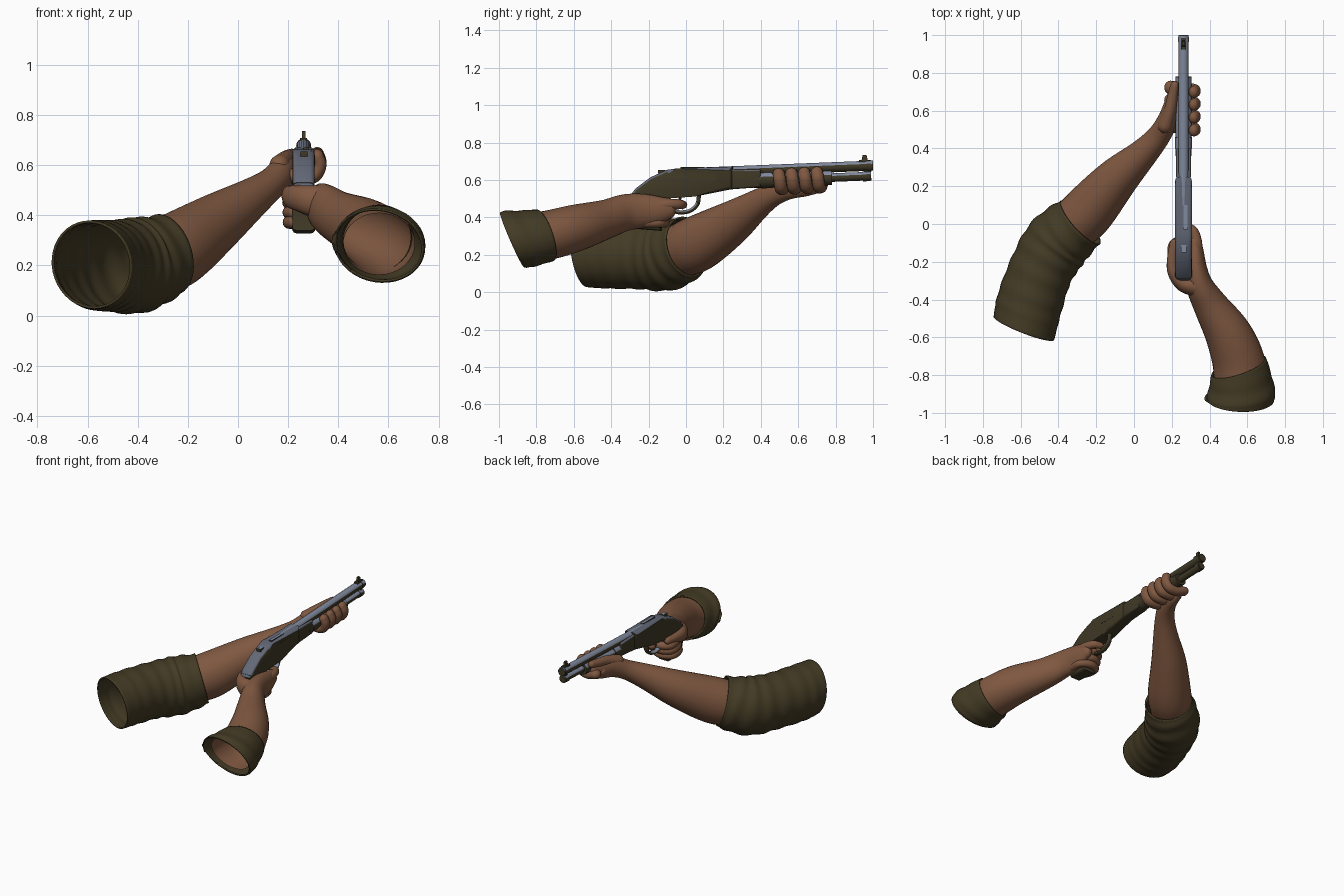
import bpy, bmesh, math
from mathutils import Vector

if "Cube" in bpy.data.objects:
    bpy.data.objects.remove(bpy.data.objects["Cube"])


def material(name, rgb):
    m = bpy.data.materials.new(name)
    m.diffuse_color = (*rgb, 1)
    m.use_nodes = True
    m.node_tree.nodes["Principled BSDF"].inputs["Base Color"].default_value = m.diffuse_color
    return m


SKIN = material("skin brown", (0.212, 0.097, 0.052))
CLOTH = material("olive cloth", (0.056, 0.043, 0.018))
STEEL = material("blue grey steel", (0.215, 0.25, 0.335))
MID = material("dark steel", (0.125, 0.14, 0.185))
DARK = material("dark olive metal", (0.050, 0.040, 0.019))
GX = 0.262  # centre plane of the gun


def finish(name, bm, mats, angle=50):
    """Make the object; two materials = steel on upward faces, dark elsewhere."""
    bmesh.ops.recalc_face_normals(bm, faces=bm.faces)
    bm.normal_update()
    if len(mats) == 2:
        for f in bm.faces:
            f.material_index = 0 if f.normal.z > 0.28 else 1
    me = bpy.data.meshes.new(name)
    bm.to_mesh(me)
    bm.free()
    for m in mats:
        me.materials.append(m)
    me.shade_smooth()
    me.set_sharp_from_angle(angle=math.radians(angle))
    ob = bpy.data.objects.new(name, me)
    bpy.context.collection.objects.link(ob)
    return ob


def catmull(pts, s):
    n = len(pts) - 1
    i = min(int(s * n), n - 1)
    u = s * n - i
    p1, p2 = pts[i], pts[i + 1]
    p0 = pts[i - 1] if i else [2 * a - b for a, b in zip(p1, p2)]
    p3 = pts[i + 2] if i + 2 <= n else [2 * b - a for a, b in zip(p1, p2)]
    return [0.5 * (2 * b + (c - a) * u + (2 * a - 5 * b + 4 * c - d) * u * u
                   + (3 * b - a - 3 * c + d) * u ** 3)
            for a, b, c, d in zip(p0, p1, p2, p3)]


def tube(name, pts, mats, ref=(0, 0, 1), n=24, steps=6, caps="", axis=None,
         fade=0, axis_end=None, ripple=None, straight=False):
    """Loft ellipses (x, y, z, half width, half height) along a smooth path.
    caps: 's'/'e' round the start/end, 'f' closes both flat."""
    ref = Vector(ref)
    if straight:
        rows = [(i / (len(pts) - 1), list(p)) for i, p in enumerate(pts)]
    else:
        total = steps * (len(pts) - 1)
        rows = [(i / total, catmull(pts, i / total)) for i in range(total + 1)]
    P = [Vector(r[:3]) for _, r in rows]
    frames = []
    for i, (s, r) in enumerate(rows):
        t = (P[min(i + 1, len(P) - 1)] - P[max(i - 1, 0)]).normalized()
        if straight:
            t = (P[-1] - P[0]).normalized()
        if axis_end:
            t = Vector(axis_end).normalized()
        if axis:
            t = t.lerp(Vector(axis).normalized(), max(0, 1 - s * fade)).normalized()
        frames.append((P[i], t, r[3], r[4], s))
    for flag, at in (("s", 0), ("e", -1)):
        if flag in caps:
            c, t, a, b, s = frames[at]
            sign = -1 if flag == "s" else 1
            extra = [(c + t * sign * min(a, b) * math.sin(h), t, a * math.cos(h),
                      b * math.cos(h), s) for h in (0.4, 0.8, 1.15, 1.45)]
            frames = extra[::-1] + frames if flag == "s" else frames + extra
    bm = bmesh.new()
    rings = []
    for c, t, a, b, s in frames:
        side = t.cross(ref).normalized()
        up = side.cross(t)
        ring = []
        for k in range(n):
            g = 2 * math.pi * k / n
            q = 1 + (ripple(s, g) if ripple else 0)
            ring.append(bm.verts.new(c + side * a * q * math.cos(g) + up * b * q * math.sin(g)))
        rings.append(ring)
    for r0, r1 in zip(rings, rings[1:]):
        for k in range(n):
            bm.faces.new((r0[k], r0[(k + 1) % n], r1[(k + 1) % n], r1[k]))
    if "s" in caps or "f" in caps:
        bm.faces.new(rings[0])
    if "e" in caps or "f" in caps:
        bm.faces.new(rings[-1][::-1])
    return finish(name, bm, mats)


def prism(name, outline, half, bevel, mats, x=GX):
    """Side outline (y, z) extruded across x, with rounded edges."""
    bm = bmesh.new()
    L = [bm.verts.new((x - half, y, z)) for y, z in outline]
    R = [bm.verts.new((x + half, y, z)) for y, z in outline]
    bm.faces.new(L)
    bm.faces.new(R[::-1])
    m = len(L)
    for i in range(m):
        bm.faces.new((L[i], R[i], R[(i + 1) % m], L[(i + 1) % m]))
    if bevel:
        rim = [e for e in bm.edges if abs(e.verts[0].co.x - e.verts[1].co.x) < 1e-5]
        bmesh.ops.bevel(bm, geom=rim, offset=bevel, segments=3, profile=0.5, affect='EDGES')
    return finish(name, bm, mats, 35)


def rect(y0, y1, z0, z1):
    return [(y0, z0), (y1, z0), (y1, z1), (y0, z1)]


def solid(ob, t):
    m = ob.modifiers.new("thickness", 'SOLIDIFY')
    m.thickness, m.offset = t, -1


GUN = [STEEL, DARK]


def rod(name, y0, y1, z0, r, n=16, rx=None):
    """Round part parallel to the slightly rising barrel."""
    tube(name, [(GX, y, z0 + 0.04 * y, rx or r, r) for y in (y0, y1)], GUN,
         n=n, caps="f", straight=True)


# --- gun ---
prism("receiver", [(-0.30, 0.515), (-0.27, 0.555), (-0.19, 0.615), (-0.10, 0.655),
                   (-0.05, 0.662), (0.25, 0.672), (0.25, 0.552), (0.05, 0.512),
                   (-0.12, 0.50), (-0.25, 0.49)], 0.044, 0.02, [MID, DARK])
prism("pistol_grip", [(-0.29, 0.53), (-0.12, 0.51), (-0.12, 0.42), (-0.13, 0.328),
                      (-0.28, 0.340), (-0.26, 0.42)], 0.046, 0.016, [DARK])
rod("barrel", 0.10, 1.0, 0.637, 0.027)
rod("muzzle_ring", 0.965, 0.99, 0.637, 0.030)
rod("magazine_tube", 0.20, 0.99, 0.582, 0.023)
rod("magazine_cap", 0.945, 0.985, 0.582, 0.027)
rod("forend", 0.36, 0.78, 0.582, 0.040, rx=0.042)
rod("forend_collar", 0.40, 0.46, 0.584, 0.045)
prism("forend_bridge", [(0.24, 0.550), (0.40, 0.562), (0.40, 0.655), (0.24, 0.658)],
      0.040, 0.014, [MID, DARK])
prism("barrel_band", rect(0.955, 0.98, 0.615, 0.68), 0.014, 0, GUN)
prism("front_sight", [(0.935, 0.69), (0.975, 0.69), (0.965, 0.735), (0.945, 0.735)],
      0.007, 0, [DARK])
prism("sight_base", rect(0.925, 0.985, 0.69, 0.708), 0.014, 0, [DARK])
prism("top_latch", rect(-0.03, 0.10, 0.655, 0.671), 0.010, 0, GUN, x=0.272)
prism("rear_latch", rect(-0.15, -0.11, 0.635, 0.655), 0.014, 0, GUN, x=0.264)
prism("ejection_port", rect(0.02, 0.16, 0.595, 0.64), 0.003, 0, [DARK], x=0.304)
guard = [(-0.11, 0.50), (-0.095, 0.45), (-0.04, 0.428), (0.02, 0.435), (0.06, 0.47), (0.07, 0.52)]
tube("trigger_guard", [(GX, y, z, 0.011, 0.018) for y, z in guard], GUN,
     ref=(1, 0, 0), n=10, caps="f")
tube("trigger", [(GX, -0.03, 0.51, 0.008, 0.01), (GX, -0.035, 0.475, 0.007, 0.01),
                 (GX, -0.015, 0.445, 0.005, 0.008)], [DARK], ref=(1, 0, 0), n=8, caps="f")

# --- left arm: wrinkled sleeve, forearm running into the palm ---
solid(tube("left_sleeve", [(-0.583, -0.552, 0.203, 0.172, 0.178), (-0.553, -0.42, 0.20, 0.175, 0.18),
                           (-0.49, -0.24, 0.198, 0.170, 0.182), (-0.405, -0.10, 0.20, 0.176, 0.190),
                           (-0.285, 0.01, 0.24, 0.155, 0.166)], [CLOTH], n=40, steps=14,
           axis=(0.36, 0.92, 0.15), fade=3,
           ripple=lambda s, g: (0.006 + 0.020 * s) * math.sin(44 * s + 1.2 * math.sin(g + 0.5))
           * min(1, 5 * s)), 0.010)
tube("left_forearm", [(-0.33, -0.02, 0.225, 0.135, 0.145), (-0.24, 0.07, 0.265, 0.140, 0.150),
                      (-0.095, 0.235, 0.365, 0.114, 0.120), (0.05, 0.375, 0.465, 0.078, 0.082),
                      (0.13, 0.465, 0.523, 0.062, 0.064), (0.178, 0.55, 0.565, 0.054, 0.068),
                      (0.203, 0.64, 0.575, 0.042, 0.062), (0.215, 0.715, 0.58, 0.026, 0.047)],
     [SKIN], n=32, caps="e")
tube("left_thumb", [(0.165, 0.52, 0.60, 0.04, 0.04), (0.19, 0.60, 0.622, 0.033, 0.035),
                    (0.205, 0.68, 0.635, 0.027, 0.028), (0.215, 0.735, 0.642, 0.022, 0.024)],
     [SKIN], n=16, caps="se")
wrap = [(0.19, 0.565), (0.25, 0.548), (0.304, 0.558), (0.326, 0.60), (0.316, 0.637)]
for i, name in enumerate(("little", "ring", "middle", "index")):
    y = 0.507 + 0.068 * i
    tube("left_%s_finger" % name,
         [(x, y + 0.012 * (2 - k) / 2, z + 0.003 * i, 0.030 - 0.001 * k, 0.036 - 0.001 * k)
          for k, (x, z) in enumerate(wrap)], [SKIN], ref=(0, 1, 0), n=16, caps="se")

# --- right arm: rolled cuff, forearm running into the gripping hand ---
solid(tube("right_sleeve", [(0.563, -0.930, 0.280, 0.180, 0.158), (0.566, -0.905, 0.284, 0.185, 0.162),
                            (0.563, -0.84, 0.29, 0.172, 0.154), (0.555, -0.755, 0.305, 0.153, 0.144)],
           [CLOTH], n=40, steps=10, ref=(0.3, 0, 1), axis=(0.06, 0.9, 0.40), fade=1,
           axis_end=(-0.28, 0.88, 0.28),
           ripple=lambda s, g: 0.009 * math.sin(16 * s + 1.5 * math.sin(g)) * min(1, 4 * s)), 0.010)
tube("right_forearm", [(0.563, -0.89, 0.285, 0.143, 0.134), (0.557, -0.74, 0.305, 0.140, 0.132),
                       (0.50, -0.585, 0.345, 0.124, 0.125), (0.405, -0.43, 0.39, 0.092, 0.105),
                       (0.35, -0.33, 0.425, 0.073, 0.098), (0.33, -0.24, 0.435, 0.058, 0.092),
                       (0.325, -0.15, 0.44, 0.045, 0.075), (0.322, -0.09, 0.45, 0.034, 0.055)],
     [SKIN], n=32, caps="e", axis=(0.0, 0.9, 0.38), fade=4)
tube("right_thumb", [(0.33, -0.33, 0.45, 0.06, 0.07), (0.255, -0.315, 0.465, 0.04, 0.055),
                     (0.208, -0.25, 0.475, 0.032, 0.045), (0.204, -0.17, 0.485, 0.027, 0.03),
                     (0.212, -0.10, 0.488, 0.022, 0.024)], [SKIN], n=16, caps="se")
curl = [(0.335, -0.19), (0.328, -0.115), (0.27, -0.085), (0.212, -0.11), (0.206, -0.165),
        (0.222, -0.21)]
for i, name in enumerate(("middle", "ring", "little")):
    tube("right_%s_finger" % name,
         [(x, y - 0.014 * i, 0.450 - 0.039 * i, 0.028 - 0.001 * i, 0.026) for x, y in curl],
         [SKIN], n=16, caps="se")
tube("right_index_finger", [(0.33, -0.16, 0.462, 0.034, 0.038), (0.33, -0.09, 0.47, 0.029, 0.03),
                            (0.312, -0.035, 0.47, 0.025, 0.026), (0.272, -0.015, 0.468, 0.022, 0.022)],
     [SKIN], n=16, caps="se")
